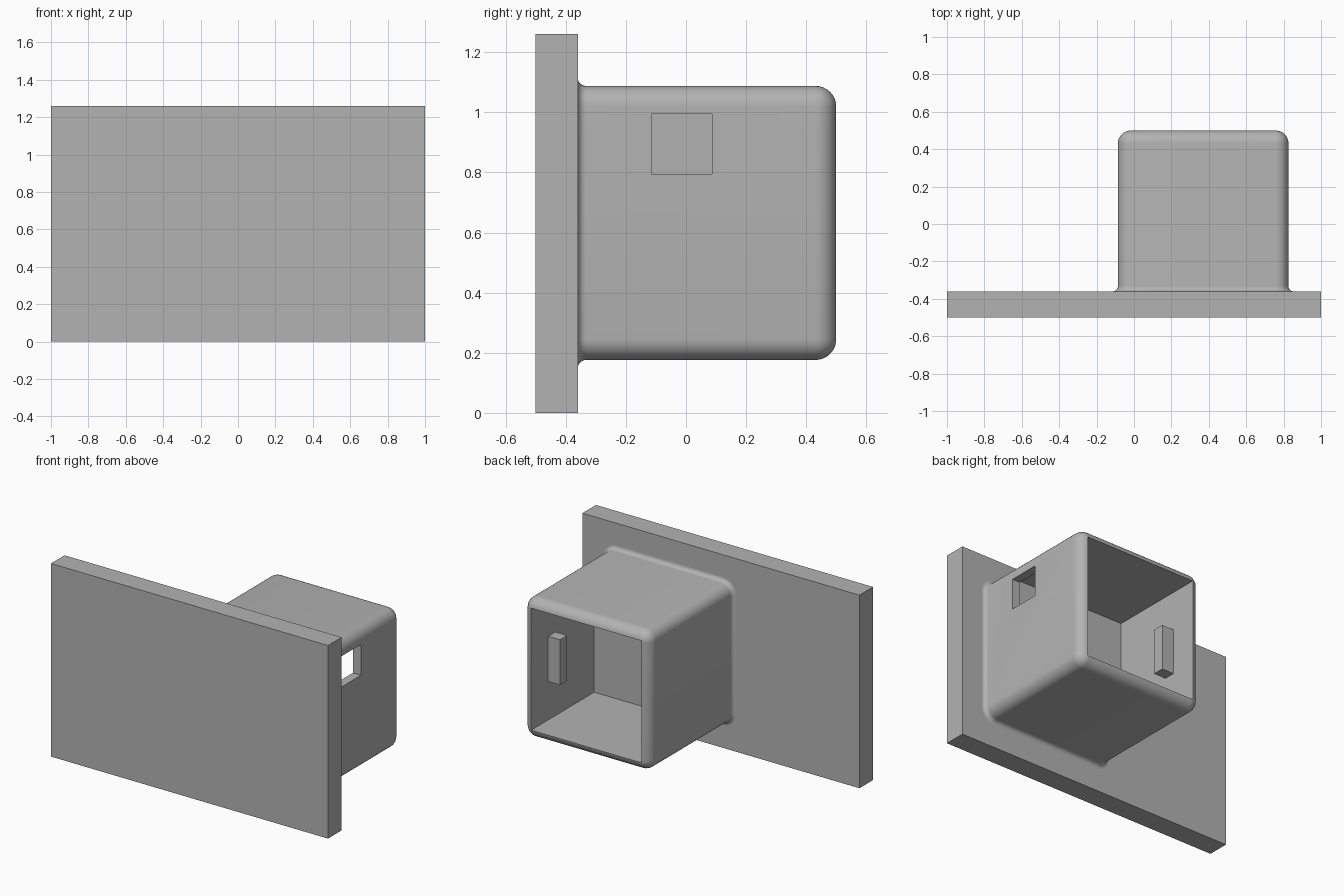
import bpy, bmesh, math
from mathutils import Vector

if "Cube" in bpy.data.objects:
    bpy.data.objects.remove(bpy.data.objects["Cube"], do_unlink=True)

# Single flat grey
grey = bpy.data.materials.new("plain_grey")
grey.use_nodes = True
COLOUR = (0.45, 0.45, 0.45, 1)
grey.diffuse_color = COLOUR
grey.node_tree.nodes["Principled BSDF"].inputs["Base Color"].default_value = COLOUR

# Main dimensions
PLATE_BACK, RIM = -0.36, 0.5
CX, CZ, HALF = 0.37, 0.632, 0.456      # housing centre and half width
INNER = 0.398                          # cavity half width
ROUND, FILLET, STEPS = 0.07, 0.027, 8


def finish(name, bm):
    bmesh.ops.recalc_face_normals(bm, faces=bm.faces)
    mesh = bpy.data.meshes.new(name)
    bm.to_mesh(mesh)
    bm.free()
    mesh.materials.append(grey)
    obj = bpy.data.objects.new(name, mesh)
    bpy.context.collection.objects.link(obj)
    return obj


def box(name, lo, hi):
    bm = bmesh.new()
    bmesh.ops.create_cube(bm, size=1)
    lo, hi = Vector(lo), Vector(hi)
    for v in bm.verts:
        v.co = (lo + hi) / 2 + v.co * (hi - lo)
    return finish(name, bm)


def drill(x, y0, y1, z, radius):
    """Cylinder cutter along y."""
    bm = bmesh.new()
    bmesh.ops.create_cone(bm, cap_ends=True, segments=32, radius1=radius,
                          radius2=radius, depth=y1 - y0)
    for v in bm.verts:
        v.co = Vector((x + v.co.x, (y0 + y1) / 2 + v.co.z, z + v.co.y))
    return finish("drill_cutter", bm)


def cut(obj, cutter):
    cutter.hide_render = True
    mod = obj.modifiers.new("cut", 'BOOLEAN')
    mod.operation, mod.solver, mod.object = 'DIFFERENCE', 'EXACT', cutter
    bpy.context.view_layer.objects.active = obj
    bpy.ops.object.modifier_apply(modifier=mod.name)
    bpy.data.objects.remove(cutter, do_unlink=True)


def smooth(obj):
    bpy.ops.object.select_all(action='DESELECT')
    obj.select_set(True)
    bpy.context.view_layer.objects.active = obj
    bpy.ops.object.shade_smooth_by_angle(angle=math.radians(30))


def ring(bm, offset, y):
    """Rounded square section, grown outward by offset."""
    verts = []
    core, radius = HALF - ROUND, ROUND + offset
    for corner, (sx, sz) in enumerate([(1, 1), (-1, 1), (-1, -1), (1, -1)]):
        for i in range(STEPS + 1):
            a = math.pi / 2 * (corner + i / STEPS)
            verts.append(bm.verts.new((CX + sx * core + radius * math.cos(a), y,
                                       CZ + sz * core + radius * math.sin(a))))
    return verts


# Mounting plate with two through holes
plate = box("mounting_plate", (-1, -0.5, 0), (1, PLATE_BACK, 1.26))
for z in (0.2, 1.06):
    cut(plate, drill(-0.73, -0.6, -0.2, z, 0.031))
smooth(plate)

# Housing: concave fillet at the plate, straight walls, rounded rim
arc = [math.pi / 2 * i / STEPS for i in range(STEPS + 1)]
profile = [(FILLET, PLATE_BACK - 0.03)]
profile += [(FILLET * (1 - math.sin(a)), PLATE_BACK + FILLET * (1 - math.cos(a))) for a in arc]
profile += [((ROUND - 0.001) * (math.cos(a) - 1), RIM - ROUND + ROUND * math.sin(a)) for a in arc]
bm = bmesh.new()
rings = [ring(bm, *p) for p in profile]
for a, b in zip(rings, rings[1:]):
    for i in range(len(a)):
        j = (i + 1) % len(a)
        bm.faces.new((a[i], a[j], b[j], b[i]))
bm.faces.new(rings[0])
bm.faces.new(rings[-1])
housing = finish("housing", bm)

# Open cavity and the square window in the left wall
cut(housing, box("cavity_cutter", (CX - INNER, -0.15, CZ - INNER),
                 (CX + INNER, 0.7, CZ + INNER)))
cut(housing, box("window_cutter", (CX + 0.3, -0.115, 0.795), (CX + 0.6, 0.087, 0.995)))
smooth(housing)

# Screw blocks on both inner side walls, each with two holes
for side, name in ((1, "left_screw_block"), (-1, "right_screw_block")):
    wall, tip = CX + side * (INNER + 0.01), CX + side * (INNER - 0.085)
    block = box(name, (min(wall, tip), 0.25, 0.485), (max(wall, tip), 0.324, 0.78))
    for z in (CZ - 0.07, CZ + 0.07):
        cut(block, drill(CX + side * (INNER - 0.043), 0.2, 0.4, z, 0.031))
    smooth(block)
